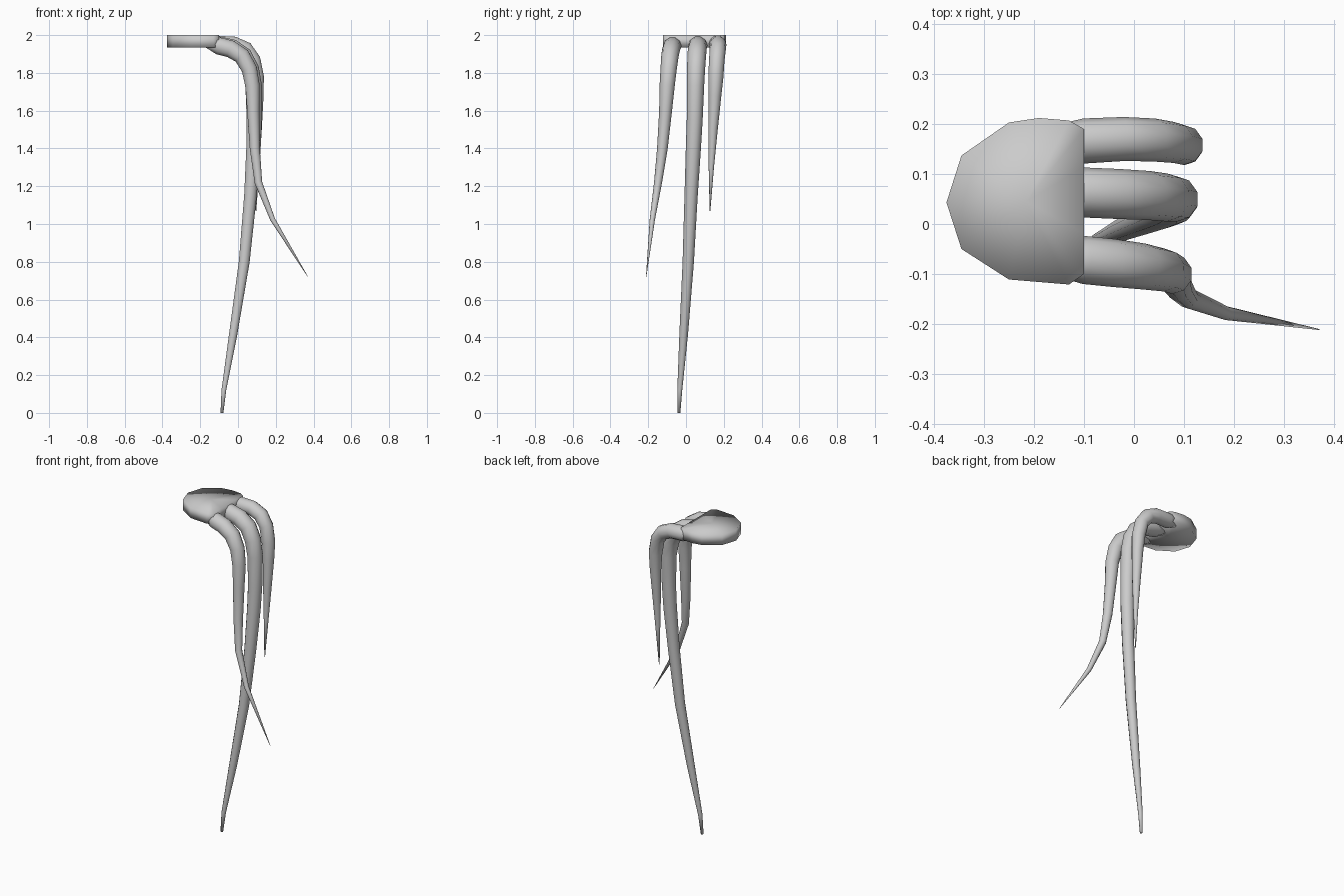
import bpy
import bmesh
from math import cos, sin, tau
from mathutils import Vector

cube = bpy.data.objects.get("Cube")
if cube:
    bpy.data.objects.remove(cube)

grey = bpy.data.materials.new("light grey")
grey.use_nodes = True
grey.diffuse_color = (0.6, 0.6, 0.6, 1)
grey.node_tree.nodes["Principled BSDF"].inputs["Base Color"].default_value = (0.6, 0.6, 0.6, 1)


def finish(bm, name):
    bmesh.ops.recalc_face_normals(bm, faces=bm.faces)
    for f in bm.faces:
        f.smooth = True
    mesh = bpy.data.meshes.new(name)
    bm.to_mesh(mesh)
    bm.free()
    mesh.materials.append(grey)
    obj = bpy.data.objects.new(name, mesh)
    bpy.context.collection.objects.link(obj)


def tentacle(name, path, sides=10):
    """Sweep a tapering ring along points of (x, y, z, radius)."""
    bm = bmesh.new()
    pts = [Vector(p[:3]) for p in path]
    rings = []
    for i, p in enumerate(pts):
        tangent = (pts[min(i + 1, len(pts) - 1)] - pts[max(i - 1, 0)]).normalized()
        side = Vector((0, 1, 0))
        side = (side - tangent * side.dot(tangent)).normalized()
        up = tangent.cross(side)
        r = path[i][3]
        rings.append([bm.verts.new(p + r * (side * cos(tau * k / sides) + up * sin(tau * k / sides)))
                      for k in range(sides)])
    for a, b in zip(rings, rings[1:]):
        for k in range(sides):
            n = (k + 1) % sides
            bm.faces.new((a[k], a[n], b[n], b[k]))
    bm.faces.new(rings[0])
    bm.faces.new(rings[-1])
    finish(bm, name)


# Flat rounded pad with the webbing between the tentacle roots
outline = [(-.375, .043), (-.345, .137), (-.25, .203), (-.19, .212), (-.13, .207),
           (-.1, .19), (-.1, .115), (-.1, -.018), (-.1, -.1), (-.13, -.121), (-.25, -.111), (-.345, -.05)]
bm = bmesh.new()
low = [bm.verts.new((x, y, 1.935)) for x, y in outline]
high = [bm.verts.new((x, y, 2.0)) for x, y in outline]
caps = [bm.faces.new(low), bm.faces.new(high)]
for i in range(len(outline)):
    j = (i + 1) % len(outline)
    bm.faces.new((low[i], low[j], high[j], high[i]))
bmesh.ops.poke(bm, faces=caps)
finish(bm, "pad")

# Three hanging tentacles
tentacle("back_tentacle", [
    (-.17, .165, 1.967, .03), (-.1, .166, 1.953, .045), (-.02, .17, 1.95, .044), (.04, .168, 1.925, .043),
    (.08, .163, 1.87, .041), (.099, .158, 1.78, .04), (.103, .153, 1.68, .034),
    (.102, .143, 1.5, .025), (.1, .134, 1.3, .014), (.095, .127, 1.07, .002)])
tentacle("middle_tentacle", [
    (-.17, .06, 1.967, .03), (-.1, .063, 1.945, .05), (-.03, .06, 1.93, .05), (.03, .057, 1.89, .049),
    (.066, .053, 1.82, .048), (.083, .05, 1.73, .046), (.086, .046, 1.55, .042), (.082, .039, 1.4, .04),
    (.066, .027, 1.15, .035), (.033, .012, .8, .03), (-.025, -.012, .42, .023),
    (-.075, -.033, .12, .013), (-.085, -.038, 0, .008)])
tentacle("front_tentacle", [
    (-.17, -.07, 1.967, .03), (-.1, -.072, 1.942, .048), (-.04, -.078, 1.927, .048), (.02, -.085, 1.89, .046),
    (.06, -.092, 1.82, .043), (.077, -.1, 1.73, .04), (.081, -.108, 1.6, .034), (.089, -.125, 1.4, .028),
    (.108, -.148, 1.22, .021), (.183, -.178, 1.025, .014), (.37, -.211, .72, .001)])
